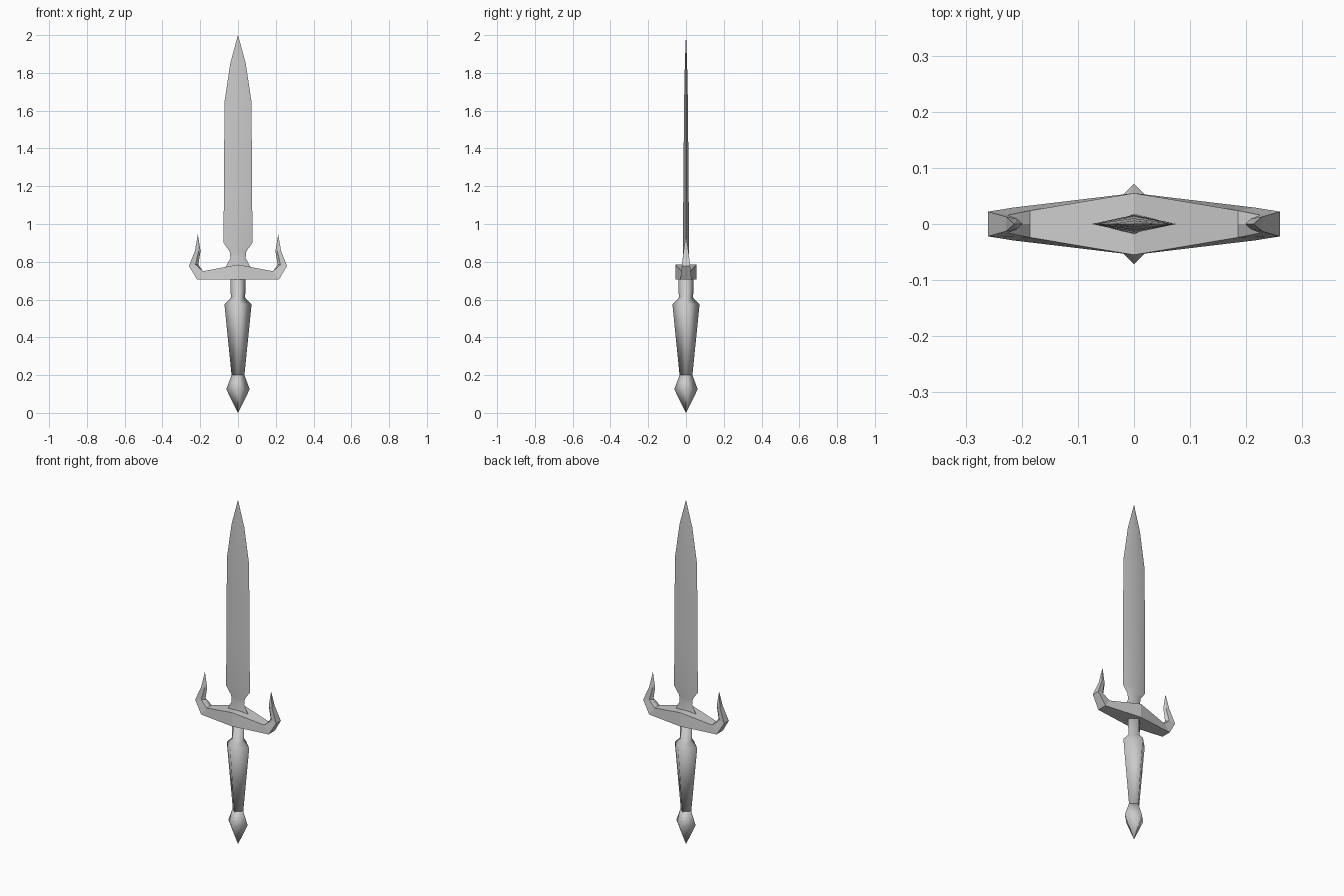
import bpy, bmesh, math

cube = bpy.data.objects.get("Cube")
if cube:
    bpy.data.objects.remove(cube)

steel = bpy.data.materials.new("grey_steel")
steel.use_nodes = True
GREY = (0.6, 0.6, 0.6, 1)
steel.diffuse_color = GREY
steel.node_tree.nodes["Principled BSDF"].inputs["Base Color"].default_value = GREY


def loft(bm, rings):
    """Bridge rings of equal size and close both ends."""
    loops = [[bm.verts.new(p) for p in ring] for ring in rings]
    for a, b in zip(loops, loops[1:]):
        for i in range(len(a)):
            j = (i + 1) % len(a)
            bm.faces.new((a[i], a[j], b[j], b[i]))
    bm.faces.new(loops[0])
    bm.faces.new(loops[-1])


def finish(name, bm, smooth_angle=None):
    bmesh.ops.remove_doubles(bm, verts=bm.verts, dist=0.0005)
    bmesh.ops.recalc_face_normals(bm, faces=bm.faces)
    mesh = bpy.data.meshes.new(name)
    bm.to_mesh(mesh)
    bm.free()
    mesh.materials.append(steel)
    obj = bpy.data.objects.new(name, mesh)
    bpy.context.collection.objects.link(obj)
    bpy.ops.object.select_all(action="DESELECT")
    obj.select_set(True)
    bpy.context.view_layer.objects.active = obj
    if smooth_angle:
        bpy.ops.object.shade_smooth_by_angle(angle=math.radians(smooth_angle))
    return obj


def diamond_part(name, profile, smooth_angle):
    """Stack diamond sections given as (z, half width, half depth)."""
    bm = bmesh.new()
    loft(bm, [[(w, 0, z), (0, d, z), (-w, 0, z), (0, -d, z)] for z, w, d in profile])
    return finish(name, bm, smooth_angle)


# Blade with flared foot, shoulders and tapering point
diamond_part("blade", [
    (0.755, 0.075, 0.019), (0.82, 0.04, 0.016), (0.855, 0.044, 0.016),
    (0.9, 0.076, 0.016), (1.2, 0.075, 0.014), (1.65, 0.071, 0.01),
    (1.85, 0.041, 0.006), (2.0, 0.0004, 0.0004)], 40)


# Four-sided grip and pommel
def square(pairs):
    return [(z, r, r) for z, r in pairs]


diamond_part("grip", square([(0.2, 0.034), (0.575, 0.072), (0.61, 0.038), (0.71, 0.04)]), 100)
diamond_part("pommel", square([(0, 0.0004), (0.125, 0.062), (0.2, 0.034)]), 100)

# Crossguard half with upturned horn: outer x, z, half depth; inner x, z, half depth; ridge rise
SECTIONS = [
    (0, 0.705, 0.055, 0, 0.785, 0.055, 0),
    (0.217, 0.706, 0.029, 0.185, 0.75, 0.024, 0),
    (0.26, 0.778, 0.022, 0.225, 0.785, 0.016, 0.015),
    (0.228, 0.857, 0.013, 0.208, 0.857, 0.009, 0.01),
    (0.213, 0.945, 0.0004, 0.213, 0.945, 0.0004, 0),
]
bm = bmesh.new()
rings = [[(ox, -od, oz), (ox, od, oz), (ix, idp, iz), (ix - rise, 0, iz), (ix, -idp, iz)]
         for ox, oz, od, ix, iz, idp, rise in SECTIONS]
loft(bm, rings)
# Drop the centre cap so the mirrored halves join cleanly
bmesh.ops.delete(bm, geom=[f for f in bm.faces if all(abs(v.co.x) < 0.001 for v in f.verts)],
                 context="FACES_ONLY")
guard = finish("crossguard", bm)
mirror = guard.modifiers.new("Mirror", "MIRROR")
mirror.use_clip = True
